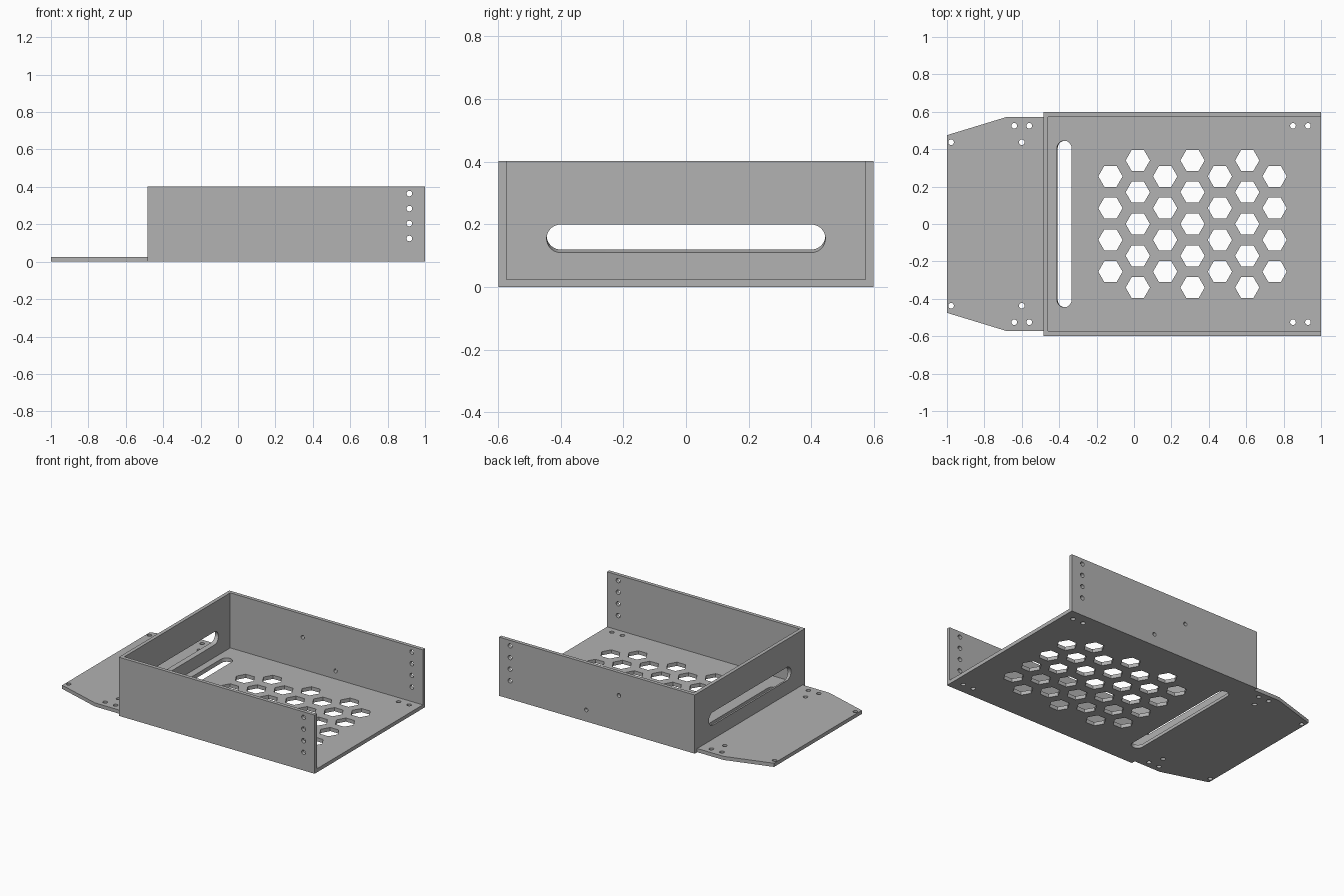
import bpy
import bmesh
from math import cos, sin, pi

old = bpy.data.objects.get("Cube")
if old:
    bpy.data.objects.remove(old, do_unlink=True)

# Main dimensions
BACK_X, HALF_W, HEIGHT, T = -0.485, 0.598, 0.402, 0.025

grey = bpy.data.materials.new("plain grey")
grey.use_nodes = True
colour = (0.445, 0.445, 0.445, 1)
grey.diffuse_color = colour
grey.node_tree.nodes["Principled BSDF"].inputs["Base Color"].default_value = colour

# Maps outline coordinates (u, v) and depth w to space for each prism axis
PLACE = {
    "x": lambda u, v, w: (w, u, v),
    "y": lambda u, v, w: (u, w, v),
    "z": lambda u, v, w: (u, v, w),
}


def prism(bm, outline, axis, lo, hi, shift=(0, 0)):
    """Extrude an outline along an axis; shift slants the far end."""
    place = PLACE[axis]
    a = [bm.verts.new(place(u, v, lo)) for u, v in outline]
    b = [bm.verts.new(place(u + shift[0], v + shift[1], hi)) for u, v in outline]
    bm.faces.new(a)
    bm.faces.new(b)
    n = len(a)
    for i in range(n):
        j = (i + 1) % n
        bm.faces.new((a[i], a[j], b[j], b[i]))


def ring(u, v, r, sides):
    return [(u + r * cos(2 * pi * i / sides), v + r * sin(2 * pi * i / sides))
            for i in range(sides)]


def box(u0, u1, v0, v1):
    return [(u0, v0), (u1, v0), (u1, v1), (u0, v1)]


def slot(u, v, half, r, upright=False, steps=16):
    """Rounded slot centred on (u, v)."""
    pts = []
    for side in (1, -1):
        for i in range(steps + 1):
            a = pi * i / steps - pi / 2
            pts.append((side * (half - r + r * cos(a)), side * r * sin(a)))
    if upright:
        pts = [(-q, p) for p, q in pts]
    return [(u + p, v + q) for p, q in pts]


def make(name, bm):
    bmesh.ops.recalc_face_normals(bm, faces=bm.faces)
    mesh = bpy.data.meshes.new(name)
    bm.to_mesh(mesh)
    bm.free()
    mesh.materials.append(grey)
    obj = bpy.data.objects.new(name, mesh)
    bpy.context.collection.objects.link(obj)
    return obj


def cut(obj, cutter):
    """Subtract the cutter for good, then shade the hole walls smooth."""
    mod = obj.modifiers.new("cut", "BOOLEAN")
    mod.operation, mod.solver, mod.object = "DIFFERENCE", "EXACT", cutter
    cutter.hide_render = True
    bpy.ops.object.select_all(action="DESELECT")
    bpy.context.view_layer.objects.active = obj
    obj.select_set(True)
    bpy.ops.object.modifier_apply(modifier=mod.name)
    bpy.data.objects.remove(cutter, do_unlink=True)


# Tray: solid block hollowed from the top and the open end
bm = bmesh.new()
prism(bm, box(BACK_X, 1, -HALF_W, HALF_W), "z", 0, HEIGHT)
tray = make("tray", bm)
bm = bmesh.new()
prism(bm, box(BACK_X + T, 1.2, T - HALF_W, HALF_W - T), "z", T, 0.6)
cut(tray, make("tray_hollow", bm))

# Tray openings
bm = bmesh.new()
for col in range(7):                       # honeycomb vents in the floor
    count = 5 if col % 2 else 4
    for row in range(count):
        y = (row - (count - 1) / 2) * 0.17
        prism(bm, ring(-0.126 + 0.1463 * col, y, 0.065, 6), "z", -0.05, 0.05)
for x in (0.85, 0.93):                     # screw holes in the floor
    for y in (-0.525, 0.525):
        prism(bm, ring(x, y, 0.015, 24), "z", -0.05, 0.05)
for i in range(4):                         # screw holes through both side walls
    prism(bm, ring(0.916, 0.124 + 0.08 * i, 0.015, 24), "y", -0.7, 0.7)
for x, z in ((0.09, 0.245), (0.338, 0.08)):  # extra holes in the rear wall
    prism(bm, ring(x, z, 0.013, 24), "y", 0.5, 0.7)
# Slightly slanted cable slots in the floor and the end wall
prism(bm, slot(-0.365, 0, 0.445, 0.039, True), "z", -T, 2 * T, (-0.012, 0))
prism(bm, slot(0, 0.175, 0.445, 0.045), "x", BACK_X - T, BACK_X + 2 * T, (0, -0.03))
cut(tray, make("tray_openings", bm))

# Mounting tongue with tapered corners
bm = bmesh.new()
half = [(BACK_X, 0.571), (-0.685, 0.571), (-1, 0.475)]
prism(bm, half + [(x, -y) for x, y in reversed(half)], "z", 0, T)
tongue = make("mounting_tongue", bm)
bm = bmesh.new()
for x, y in ((-0.64, 0.525), (-0.56, 0.525), (-0.6, 0.437), (-0.978, 0.437)):
    for side in (-1, 1):
        prism(bm, ring(x, side * y, 0.015, 24), "z", -0.05, 0.05)
cut(tongue, make("tongue_holes", bm))

for obj in (tray, tongue):
    bpy.ops.object.select_all(action="DESELECT")
    bpy.context.view_layer.objects.active = obj
    obj.select_set(True)
    bpy.ops.object.shade_smooth_by_angle(angle=pi / 6)
